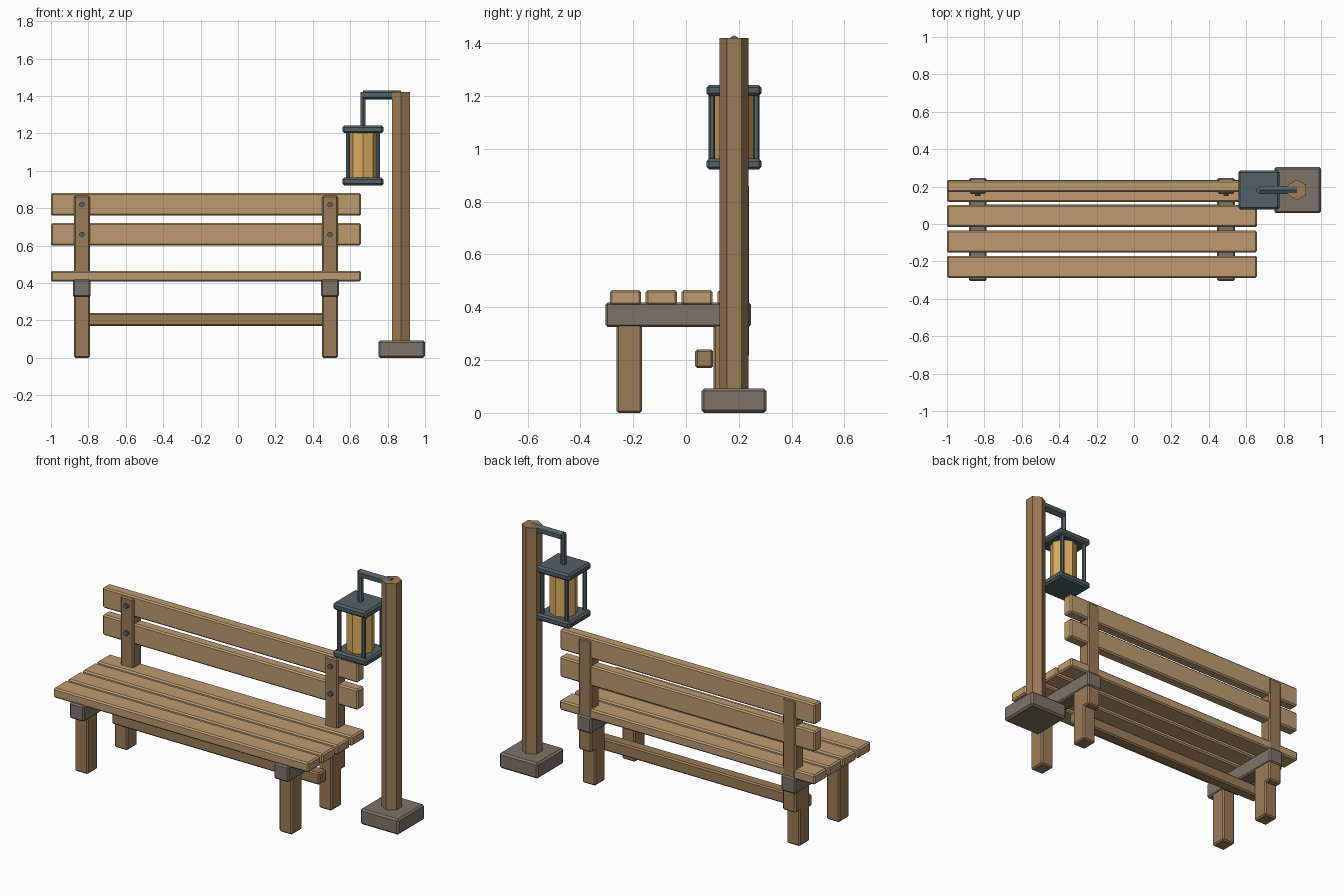
import bpy, bmesh
from math import pi
from mathutils import Matrix

if "Cube" in bpy.data.objects:
    bpy.data.objects.remove(bpy.data.objects["Cube"])


def material(name, rgb):
    m = bpy.data.materials.new(name)
    m.diffuse_color = (*rgb, 1)
    m.use_nodes = True
    m.node_tree.nodes["Principled BSDF"].inputs["Base Color"].default_value = m.diffuse_color
    return m


SLAT = material("light_wood", (0.51, 0.33, 0.165))
WOOD = material("dark_wood", (0.33, 0.20, 0.095))
STONE = material("grey_brown", (0.205, 0.175, 0.14))
METAL = material("dark_metal", (0.085, 0.12, 0.13))
GLASS = material("amber_glass", (0.71, 0.42, 0.12))


def finish(name, bm, mat):
    mesh = bpy.data.meshes.new(name)
    bm.to_mesh(mesh)
    bm.free()
    mesh.materials.append(mat)
    ob = bpy.data.objects.new(name, mesh)
    bpy.context.collection.objects.link(ob)
    return ob


def box(name, x, y, z, mat, bevel=0.008):
    """Chamfered box from (min, max) ranges."""
    bm = bmesh.new()
    size = [r[1] - r[0] for r in (x, y, z)]
    mid = [(r[0] + r[1]) / 2 for r in (x, y, z)]
    bmesh.ops.create_cube(bm, size=1, matrix=Matrix.Translation(mid) @ Matrix.Diagonal((*size, 1)))
    bmesh.ops.bevel(bm, geom=bm.edges[:], offset=bevel, segments=1, affect='EDGES')
    return finish(name, bm, mat)


def prism(name, centre, radius, length, mat, sides=6, axis='Z', spin=0.0):
    """Flat-sided cylinder along an axis."""
    turn = {'X': Matrix.Rotation(pi / 2, 4, 'Y'), 'Y': Matrix.Rotation(pi / 2, 4, 'X'),
            'Z': Matrix.Identity(4)}[axis]
    bm = bmesh.new()
    bmesh.ops.create_cone(bm, cap_ends=True, segments=sides, radius1=radius, radius2=radius, depth=length,
                          matrix=Matrix.Translation(centre) @ turn @ Matrix.Rotation(spin, 4, 'Z'))
    # put a corner on the local Y axis or X axis regardless of the spin given
    return finish(name, bm, mat)


SX = (-1.0, 0.657)

# Seat slats
for i in range(4):
    y = -0.229 + i * 0.1355
    box(f"seat_slat_{i + 1}", SX, (y - 0.059, y + 0.059), (0.408, 0.465), SLAT)

# Backrest slats
for name, z in (("lower", 0.60), ("upper", 0.76)):
    box(f"{name}_back_slat", SX, (0.17, 0.233), (z, z + 0.12), SLAT)

# Both end frames
for side, x in (("left", -0.835), ("right", 0.492)):
    span = (x - 0.0425, x + 0.0425)
    box(f"{side}_front_leg", span, (-0.263, -0.167), (0, 0.36), WOOD)
    box(f"{side}_back_leg", span, (0.104, 0.20), (0, 0.36), WOOD)
    box(f"{side}_back_post", span, (0.16, 0.238), (0.21, 0.868), WOOD)
    box(f"{side}_seat_bearer", (x - 0.047, x + 0.047), (-0.305, 0.246), (0.325, 0.418), STONE)
    for n, z in (("lower", 0.66), ("upper", 0.82)):
        prism(f"{side}_{n}_bolt", (x, 0.16, z), 0.015, 0.022, METAL, 8, 'Y', pi / 8)

# Stretcher between the frames
box("stretcher", (-0.845, 0.502), (0.035, 0.103), (0.17, 0.24), WOOD)

# Lamp post on its footing
PX, LX, LY = 0.872, 0.668, 0.182
box("post_footing", (0.75, 1.0), (0.058, 0.305), (0, 0.092), STONE, 0.01)
prism("lamp_post", (PX, LY, 0.74), 0.055, 1.36, WOOD)

# Hanging arm and drop rod
prism("lamp_arm", ((PX + LX) / 2, LY, 1.405), 0.025, PX - LX, METAL, 6, 'X', pi / 2)
prism("lamp_drop_rod", (LX, LY, 1.32), 0.015, 0.2, METAL)

# Lantern plates, glass and corner rods
for name, z in (("base", 0.922), ("cap", 1.201)):
    box(f"lantern_{name}", (LX - 0.11, LX + 0.11), (LY - 0.104, LY + 0.104), (z, z + 0.041), METAL, 0.01)
prism("lantern_glass", (LX, LY, 1.082), 0.076, 0.25, GLASS, 8)
for i, (sx, sy) in enumerate(((-1, -1), (1, -1), (1, 1), (-1, 1))):
    prism(f"lantern_rod_{i + 1}", (LX + sx * 0.08, LY + sy * 0.084, 1.082), 0.012, 0.25, METAL)
